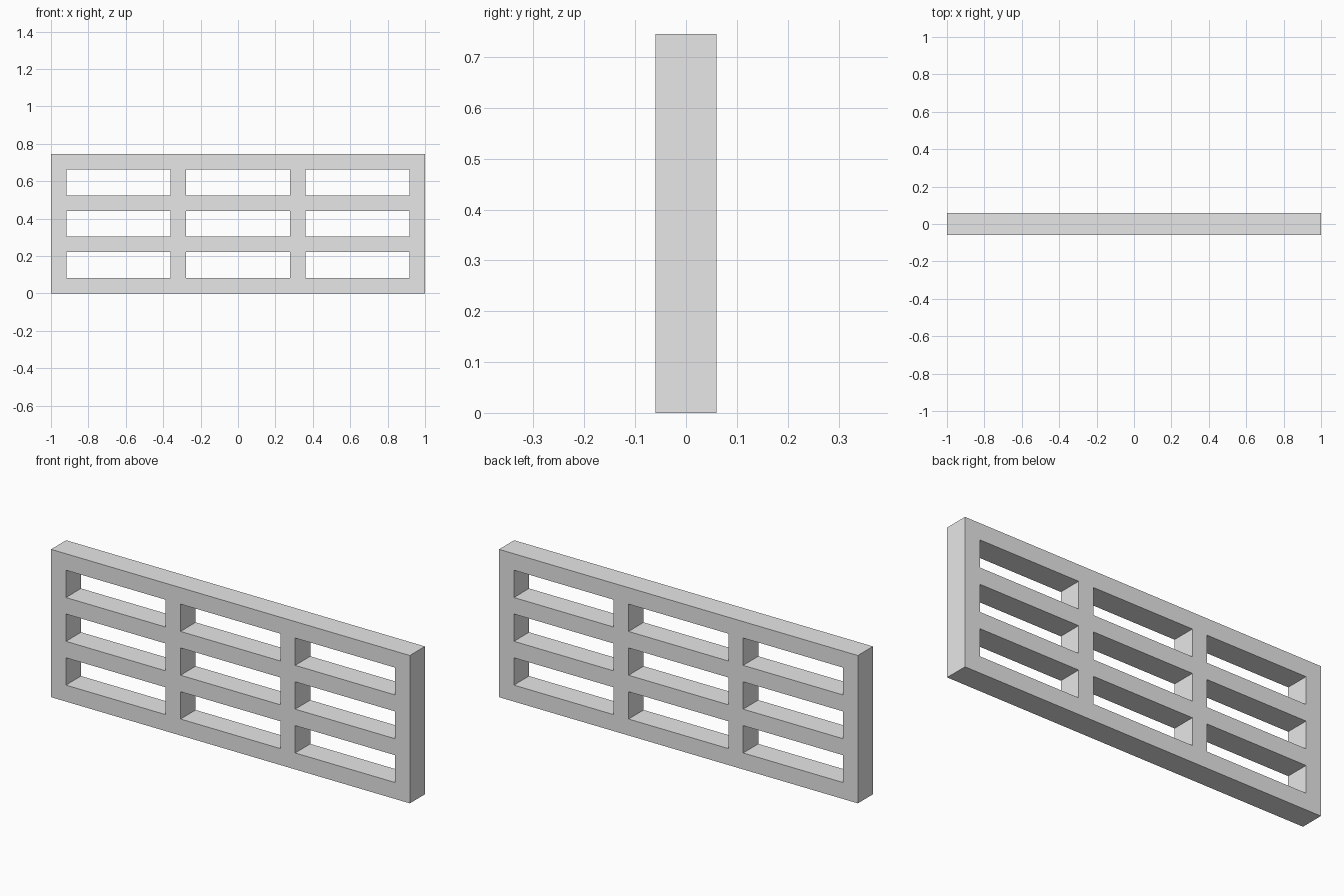
import bpy
import bmesh

if "Cube" in bpy.data.objects:
    bpy.data.objects.remove(bpy.data.objects["Cube"])

W, H, D = 2.0, 0.745, 0.12      # overall width, height, depth
BAR = 0.083                     # thickness of every frame bar
COLS, ROWS = 3, 3


def stops(start, total, count):
    """Edges of alternating bars and openings along one axis."""
    gap = (total - BAR * (count + 1)) / count
    out = []
    for i in range(count + 1):
        a = start + i * (BAR + gap)
        out += [a, a + BAR]
    return out


xs = stops(-W / 2, W, COLS)
zs = stops(0.0, H, ROWS)

# Lattice front: a grid of cells, leaving the openings out
bm = bmesh.new()
verts = [[bm.verts.new((x, -D / 2, z)) for z in zs] for x in xs]
for i in range(len(xs) - 1):
    for j in range(len(zs) - 1):
        if i % 2 and j % 2:
            continue
        bm.faces.new((verts[i][j], verts[i + 1][j],
                      verts[i + 1][j + 1], verts[i][j + 1]))

# Depth: extrude the lattice to the back
front = bm.faces[:]
ext = bmesh.ops.extrude_face_region(bm, geom=front, use_keep_orig=True)
back = [g for g in ext["geom"] if isinstance(g, bmesh.types.BMVert)]
bmesh.ops.translate(bm, verts=back, vec=(0, D, 0))
bmesh.ops.recalc_face_normals(bm, faces=bm.faces[:])

mesh = bpy.data.meshes.new("lattice_panel")
bm.to_mesh(mesh)
bm.free()

grey = bpy.data.materials.new("light grey")
grey.diffuse_color = (0.8, 0.8, 0.8, 1.0)
grey.use_nodes = True
grey.node_tree.nodes["Principled BSDF"].inputs["Base Color"].default_value = grey.diffuse_color
mesh.materials.append(grey)

panel = bpy.data.objects.new("lattice_panel", mesh)
bpy.context.collection.objects.link(panel)
